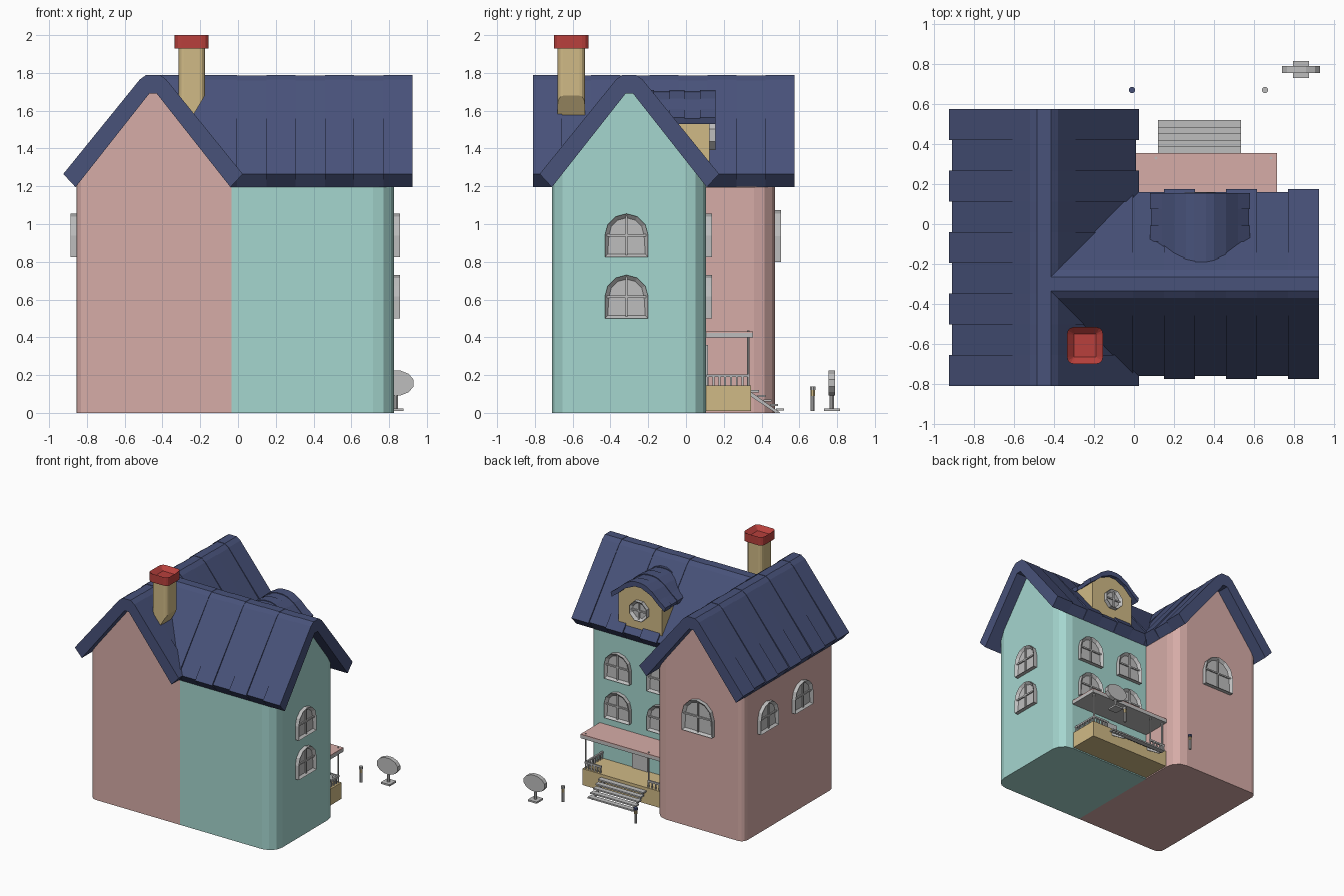
import bpy, bmesh
from math import sin, cos, pi, radians
from mathutils import Matrix, Vector

cube = bpy.data.objects.get("Cube")
if cube:
    bpy.data.objects.remove(cube, do_unlink=True)


def material(name, hex_code):
    rgb = [int(hex_code[i:i + 2], 16) / 255 for i in (0, 2, 4)]
    colour = [c / 12.92 if c < 0.04 else ((c + 0.055) / 1.055) ** 2.4 for c in rgb] + [1]
    m = bpy.data.materials.new(name)
    m.use_nodes = True
    m.diffuse_color = colour
    m.node_tree.nodes["Principled BSDF"].inputs["Base Color"].default_value = colour
    return m


PINK = material("pink wall", "D6ACA7")
TEAL = material("teal wall", "A5D6CF")
NAVY = material("navy roof", "48527A")
CREAM = material("cream", "D0BA86")
RED = material("red brick", "B8403C")
GREY = material("grey trim", "BEBEBE")


def prism(bm, a, b):
    """Solid between two matching loops of points."""
    va, vb = [[bm.verts.new(p) for p in loop] for loop in (a, b)]
    bm.faces.new(va)
    bm.faces.new(vb[::-1])
    for i in range(len(va)):
        j = (i + 1) % len(va)
        bm.faces.new((va[j], va[i], vb[i], vb[j]))


def column(bm, outline, z0, z1):
    prism(bm, [(x, y, z0) for x, y in outline], [(x, y, z1) for x, y in outline])


def box(bm, x0, x1, y0, y1, z0, z1):
    column(bm, [(x0, y0), (x1, y0), (x1, y1), (x0, y1)], z0, z1)


def finish(name, bm, mat, matrix=None):
    bmesh.ops.recalc_face_normals(bm, faces=bm.faces[:])
    mesh = bpy.data.meshes.new(name)
    bm.to_mesh(mesh)
    bm.free()
    mesh.materials.append(mat)
    ob = bpy.data.objects.new(name, mesh)
    bpy.context.collection.objects.link(ob)
    if matrix:
        ob.matrix_world = matrix
    return ob


def box_part(name, mat, *size):
    bm = bmesh.new()
    box(bm, *size)
    return finish(name, bm, mat)


def rounded(x0, x1, y0, y1, radii):
    """Rectangle outline with a radius for each corner."""
    pts = []
    for i, (x, y, sx, sy) in enumerate([(x0, y0, 1, 1), (x1, y0, -1, 1),
                                        (x1, y1, -1, -1), (x0, y1, 1, -1)]):
        r = radii[i]
        for k in range(4 if r else 1):
            t = pi + i * pi / 2 + k * pi / 6
            pts.append((x + sx * r + r * cos(t), y + sy * r + r * sin(t)))
    return pts


def circle(n, rx, ry, cx=0, cy=0):
    return [(cx + rx * cos((k + .5) * 2 * pi / n), cy + ry * sin((k + .5) * 2 * pi / n))
            for k in range(n)]


def cut(bm, point, normal):
    bmesh.ops.bisect_plane(bm, geom=bm.verts[:] + bm.edges[:] + bm.faces[:],
                           plane_co=point, plane_no=normal, clear_outer=True)
    bmesh.ops.holes_fill(bm, edges=[e for e in bm.edges if e.is_boundary])


# House wings: rounded footprints trimmed to a gable
RX, RY = -0.45, -0.30


def wing(name, outline, mat, ridge, axis):
    bm = bmesh.new()
    column(bm, outline, 0, 1.7)
    for s in (-1, 1):
        cut(bm, (*ridge, 1.72), Vector((1.27 * s * axis[0], 1.27 * s * axis[1], 1)))
    finish(name, bm, mat)


wing("pink_wing", rounded(-.855, -.035, -.71, .47, (.05, 0, .11, .05)), PINK, (RX, 0), (1, 0))
wing("teal_wing", rounded(-.035, .825, -.71, .105, (0, .11, .11, 0)), TEAL, (0, RY), (0, 1))


# Roofs: arched profiles laid in alternating panels
def mirrored(half):
    return half + [(-u, z) for u, z in reversed(half)]


def gable_profile(thin):
    d = .014 if thin else 0
    return mirrored([(.035, 1.79 - d / 5), (.07, 1.765 - d / 3), (.475 - d, 1.265),
                     (.41, 1.195), (.02, 1.69)])


def dormer_profile(thin):
    d = .006 if thin else 0
    return mirrored([(.03, 1.71 - d), (.07, 1.70 - d), (.13, 1.665 - d), (.19, 1.61 - d),
                     (.25 - d, 1.565 - d), (.24 - d, 1.53), (.18, 1.575), (.12, 1.63), (.03, 1.67)])


def panels(bm, profile, place, start, end, count):
    w = (end - start) / count
    for i in range(count):
        pts = profile((count - 1 - i) % 2)
        a, b = start + i * w, start + (i + 1) * w
        prism(bm, [place(u, a, z) for u, z in pts], [place(u, b, z) for u, z in pts])


bm = bmesh.new()
panels(bm, gable_profile, lambda u, t, z: (RX + u, t, z), -.81, .575, 9)
finish("pink_wing_roof", bm, NAVY)

bm = bmesh.new()
panels(bm, gable_profile, lambda u, t, z: (t, RY + u, z), -.005, .925, 6)
pts = gable_profile(False)
prism(bm, [(min(RX + abs(u), -.01), RY + u, z) for u, z in pts],
      [(-.005, RY + u, z) for u, z in pts])
finish("teal_wing_roof", bm, NAVY)

# Dormer
DX = .33
bm = bmesh.new()
panels(bm, dormer_profile, lambda u, t, z: (DX + u, t, z), -.25, .155, 5)
finish("dormer_roof", bm, NAVY)
bm = bmesh.new()
pts = mirrored([(.04, 1.68), (.12, 1.64), (.2, 1.57), (.2, 1.3)])
prism(bm, [(DX + u, -.15, z) for u, z in pts], [(DX + u, .125, z) for u, z in pts])
finish("dormer_wall", bm, CREAM)

# Chimney with a slanted foot and a hollow cap
bm = bmesh.new()
column(bm, rounded(-.315, -.175, -.68, -.535, [.03] * 4), 1.5, 1.94)
cut(bm, (-.235, -.6, 1.58), (.1, 0, -.06))
finish("chimney", bm, CREAM)
bm = bmesh.new()
column(bm, rounded(-.335, -.155, -.70, -.515, [.035] * 4), 1.93, 2.0)
bmesh.ops.recalc_face_normals(bm, faces=bm.faces[:])
top = max(bm.faces, key=lambda f: f.calc_center_median().z)
bmesh.ops.inset_region(bm, faces=[top], thickness=.036, depth=-.035)
finish("chimney_cap", bm, RED)


# Windows: raised frame, sunken pane and crossed bars
def window(name, place, angle, outline, bars):
    bm = bmesh.new()
    prism(bm, [(u, .01, z) for u, z in outline], [(u, -.032, z) for u, z in outline])
    bmesh.ops.recalc_face_normals(bm, faces=bm.faces[:])
    front = min(bm.faces, key=lambda f: f.calc_center_median().y)
    bmesh.ops.inset_region(bm, faces=[front], thickness=.022, depth=-.02)
    half_w, low, high = bars
    mid = (low + high) / 2
    box(bm, -.006, .006, -.022, -.01, low, high)
    box(bm, -half_w, half_w, -.022, -.01, mid - .006, mid + .006)
    finish(name, bm, GREY, Matrix.Translation(place) @ Matrix.Rotation(radians(angle), 4, "Z"))


def arch_window(name, x, y, z, angle, size=.23):
    r = size / 2
    arch = [(-r, 0), (r, 0)] + [(r * cos(k * pi / 6), r + r * sin(k * pi / 6)) for k in range(7)]
    window(name, (x, y, z), angle, arch, (r - .01, .01, size - .01))


for level, z in (("lower", .5), ("upper", .825)):
    arch_window(level + "_side_window", .825, -.315, z, 90)
    for side, x in (("outer", .54), ("inner", .15)):
        arch_window(f"{level}_{side}_back_window", x, .105, z, 180)
for side, y in (("rear", .17), ("front", -.28)):
    arch_window(side + "_pink_side_window", -.855, y, .825, -90)
arch_window("pink_gable_window", RX, .47, .80, 180, .275)
window("dormer_window", (DX, .125, 1.47), 180, circle(8, .085, .085), (.07, -.07, .07))

# Porch deck, canopy, door and posts
box_part("porch_deck", CREAM, -.035, .705, .105, .345, .01, .145)
box_part("porch_canopy", GREY, -.035, .715, .105, .355, .398, .424)
box_part("canopy_cover", PINK, -.035, .715, .105, .355, .424, .432)
box_part("back_door", GREY, .27, .41, .1, .117, .145, .36)
bm = bmesh.new()
for x in (-.01, .11, .685):
    column(bm, circle(8, .007, .007, x, .33), .14, .437)
finish("porch_posts", bm, GREY)


# Porch railings
def railing(bm, x0, x1, y0, y1):
    n = max(2, round((x1 - x0 + y1 - y0) / .03))
    box(bm, x0 - .007, x1 + .007, y0 - .007, y1 + .007, .19, .204)
    for i in range(n + 1):
        x, y = x0 + (x1 - x0) * i / n, y0 + (y1 - y0) * i / n
        box(bm, x - .005, x + .005, y - .005, y + .005, .14, .195)


bm = bmesh.new()
railing(bm, .685, .685, .115, .33)
railing(bm, .55, .685, .33, .33)
railing(bm, -.02, .11, .33, .33)
finish("porch_railings", bm, GREY)

# Steps on slanted bearers
bm = bmesh.new()
for i in range(5):
    y, z = .345 + .033 * i, .108 - .024 * i
    box(bm, .12, .535, y, y + .042, z, z + .012)
bearer = [(.345, .11), (.5, 0), (.475, 0), (.345, .085)]
for x in (.14, .5):
    prism(bm, [(x, y, z) for y, z in bearer], [(x + .015, y, z) for y, z in bearer])
finish("porch_steps", bm, GREY)

# Garden lamps
for name, x, cap in (("inner", -.01, NAVY), ("outer", .655, GREY)):
    for part, r, z0, z1, mat in (("post", .011, .01, .09, GREY), ("lantern", .013, .09, .12, CREAM),
                                 ("cap", .016, .12, .14, cap)):
        bm = bmesh.new()
        column(bm, circle(8, r, r, x, .67), z0, z1)
        finish(f"{name}_lamp_{part}", bm, mat)

# Garden dish on a stand
bm = bmesh.new()
box(bm, .795, .875, .73, .815, .01, .024)
column(bm, circle(8, .012, .012, .835, .772), .02, .14)
disc = circle(12, .098, .068, .835, .158)
prism(bm, [(x, .755, z) for x, z in disc], [(x, .79, z) for x, z in disc])
finish("garden_dish", bm, GREY)
